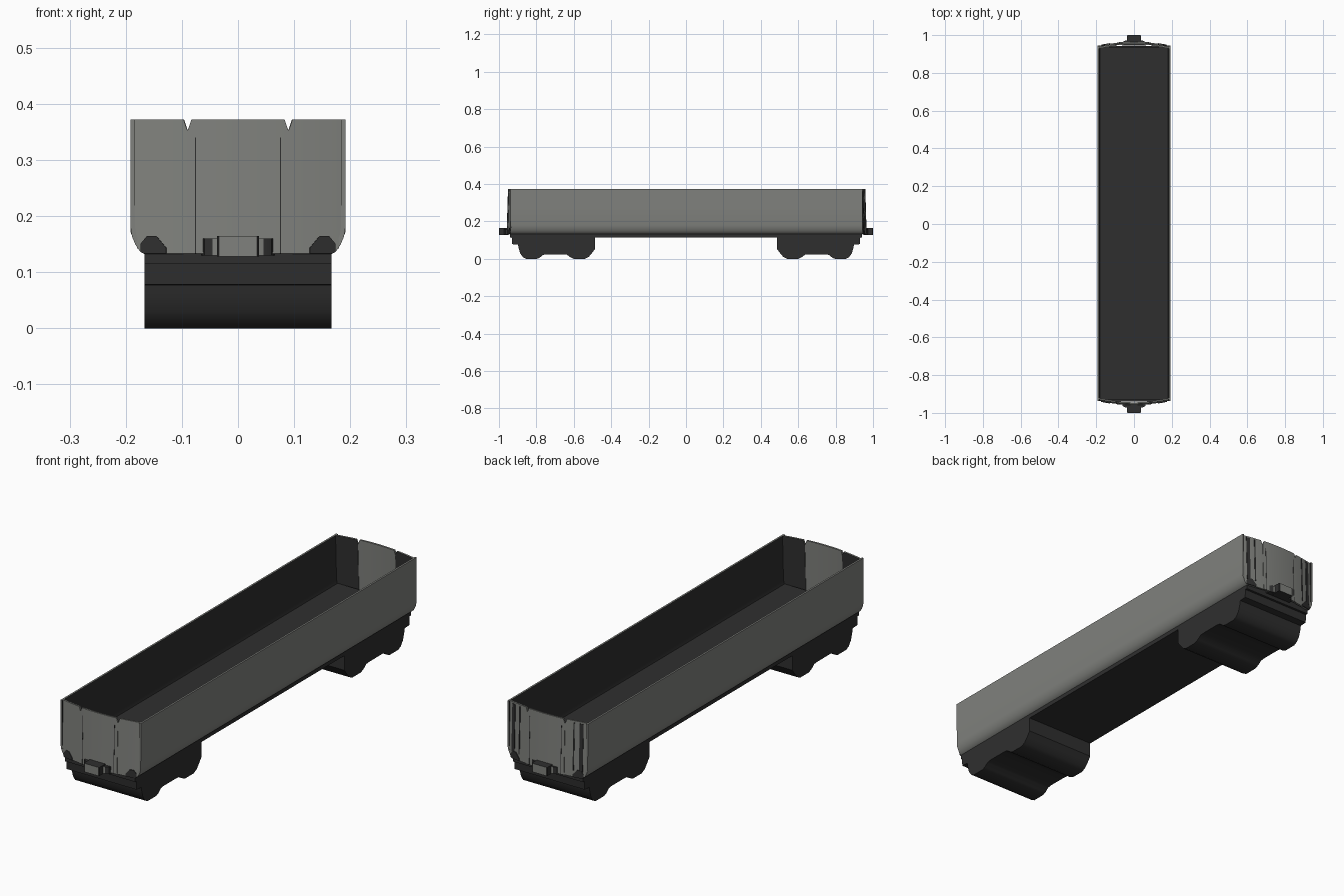
import bpy, bmesh
from mathutils import Vector

if "Cube" in bpy.data.objects:
    bpy.data.objects.remove(bpy.data.objects["Cube"])


def material(name, rgb):
    m = bpy.data.materials.new(name)
    m.diffuse_color = (*rgb, 1)
    m.use_nodes = True
    m.node_tree.nodes["Principled BSDF"].inputs["Base Color"].default_value = m.diffuse_color
    return m


GREY = material("body grey", (0.215, 0.22, 0.205))
DARK = material("dark charcoal", (0.028, 0.028, 0.028))


def finish(name, bm, mats, thickness=0, inner=0, angle=0.6):
    me = bpy.data.meshes.new(name)
    bm.to_mesh(me)
    bm.free()
    ob = bpy.data.objects.new(name, me)
    bpy.context.collection.objects.link(ob)
    for m in mats:
        me.materials.append(m)
    bpy.ops.object.select_all(action='DESELECT')
    ob.select_set(True)
    bpy.context.view_layer.objects.active = ob
    if thickness:
        s = ob.modifiers.new("thickness", 'SOLIDIFY')
        s.thickness, s.offset, s.material_offset = thickness, -1, inner
        bpy.ops.object.modifier_apply(modifier=s.name)
    bpy.ops.object.shade_smooth_by_angle(angle=angle)
    return ob


def sheet(name, cols, out, mats, thickness, inner=0):
    """Skin between columns of points, thickened away from direction out."""
    bm = bmesh.new()
    vs = [[bm.verts.new(p) for p in c] for c in cols]
    for a, b in zip(vs, vs[1:]):
        for i in range(len(a) - 1):
            f = bm.faces.new((a[i], b[i], b[i + 1], a[i + 1]))
            f.normal_update()
            if f.normal.dot(Vector(out)) < 0:
                f.normal_flip()
    return finish(name, bm, mats, thickness, inner)


def prism(name, pts, axis, lo, hi, mats, rule=None):
    """Extrude a 2D outline: axis 'x' takes (y, z), axis 'z' takes (x, y)."""
    bm = bmesh.new()
    put = (lambda p: (lo, *p)) if axis == 'x' else (lambda p: (*p, lo))
    f = bm.faces.new([bm.verts.new(put(p)) for p in pts])
    r = bmesh.ops.extrude_face_region(bm, geom=[f])
    d = (hi - lo, 0, 0) if axis == 'x' else (0, 0, hi - lo)
    bmesh.ops.translate(bm, vec=d, verts=[v for v in r['geom'] if isinstance(v, bmesh.types.BMVert)])
    bmesh.ops.recalc_face_normals(bm, faces=bm.faces)
    if rule:
        for f in bm.faces:
            f.material_index = rule(f.normal)
    return finish(name, bm, mats)


def rect(x, y0, y1):
    return [(-x, y0), (x, y0), (x, y1), (-x, y1)]


TOP = 0.372


def low_edge(x):
    # rounded lower corners of the body
    return 0.133 + 0.04 * (max(0, abs(x) - 0.167) / 0.025) ** 2


def end_panel(name, s, x0, x1, mats, inner=0, z0=0.13, top=lambda x: TOP,
              out=0.0, thick=0.008, n=8, extra=()):
    # piece of the bowed, slightly raked end wall; s = -1 front, 1 back
    xs = sorted([x0 + (x1 - x0) * i / n for i in range(n + 1)] + list(extra))
    cols = []
    for x in xs:
        zb, zt, col = max(z0, low_edge(x)), top(x), []
        for i in range(5):
            z = zb + (zt - zb) * i / 4
            y = 0.957 - 0.6 * x * x - 0.03 * (z - 0.135) + out + (0.007 if s > 0 else 0)
            col.append((x, s * y, z))
        cols.append(col)
    return sheet(name, cols, (0, s, 0), mats, thick, inner)


def notch(x):
    # small V cuts beside the centre panel
    return TOP - 0.02 * max(0, 1 - abs(abs(x) - 0.09) / 0.007)


# Side walls, grey outside and dark inside
section = [(0.167, 0.133), (0.1755, 0.138), (0.183, 0.1495), (0.189, 0.164),
           (0.1915, 0.18), (0.192, 0.27), (0.192, TOP)]
for s, side in ((-1, "left"), (1, "right")):
    cols = [[(s * x, y, z) for x, z in section] for y in (-0.937, 0.944)]
    sheet(side + "_wall", cols, (s, 0, -0.1), [GREY, DARK], 0.008, 1)

# End walls
for s, end in ((-1, "front"), (1, "back")):
    end_panel(end + "_centre_panel", s, -0.09, 0.09, [GREY], top=notch, out=0.002,
              n=12, extra=(-0.083, 0.083))
    for m, side in ((-1, "left"), (1, "right")):
        a, b = sorted((m * 0.09, m * 0.1915))
        end_panel(f"{end}_{side}_corner", s, a, b, [GREY, DARK], 1, top=notch,
                  extra=(m * 0.097,))
        a, b = sorted((m * 0.0745, m * 0.0765))
        end_panel(f"{end}_{side}_seam", s, a, b, [DARK], top=lambda x: 0.34,
                  out=0.0028, thick=0.002, n=1)
        a, b = sorted((m * 0.128, m * 0.174))
        end_panel(f"{end}_{side}_foot_patch", s, a, b, [DARK], out=0.003, thick=0.004,
                  top=lambda x: 0.165 - 1.2 * max(0, abs(abs(x) - 0.154) - 0.008))
        if s > 0:
            for i, (p, q) in enumerate(((0.154, 0.17), (0.127, 0.132))):
                a, b = sorted((m * p, m * q))
                end_panel(f"back_{side}_stripe_{i}", s, a, b, [DARK], z0=0.16,
                          top=lambda x: 0.365, out=0.002, thick=0.003, n=2)
    # Coupler and its base, grey on the end face
    rule = lambda n: 0 if abs(n.y) > 0.9 else 1
    prism(end + "_coupler", [(-0.037, s * 0.95), (0.037, s * 0.95), (0.037, s * 0.997),
          (0.034, s), (-0.034, s), (-0.037, s * 0.997)], 'z', 0.128, 0.165, [GREY, DARK], rule)
    prism(end + "_coupler_base", [(-0.065, s * 0.945), (0.065, s * 0.945), (0.06, s * 0.964),
          (0.045, s * 0.972), (-0.045, s * 0.972), (-0.06, s * 0.964)], 'z', 0.13, 0.16,
          [GREY, DARK], rule)

# Floor and underframe
prism("floor", rect(0.182, -0.93, 0.937), 'z', 0.15, 0.163, [DARK])
prism("underframe", rect(0.167, -0.94, 0.942), 'z', 0.115, 0.152, [DARK])

# Bogies: one side profile of two wheel rounds, full width
profile = [(0.487, 0.12), (0.487, 0.052), (0.503, 0.03), (0.52, 0.01), (0.54, 0.0),
           (0.6, 0.0), (0.62, 0.009), (0.637, 0.022), (0.66, 0.024), (0.75, 0.024),
           (0.765, 0.02), (0.782, 0.006), (0.797, 0.0), (0.855, 0.0), (0.872, 0.009),
           (0.887, 0.03), (0.895, 0.058), (0.898, 0.076), (0.93, 0.078), (0.932, 0.12)]
for s, end in ((-1, "front"), (1, "back")):
    prism(end + "_bogie", [(s * y, z) for y, z in profile], 'x', -0.167, 0.167, [DARK])
